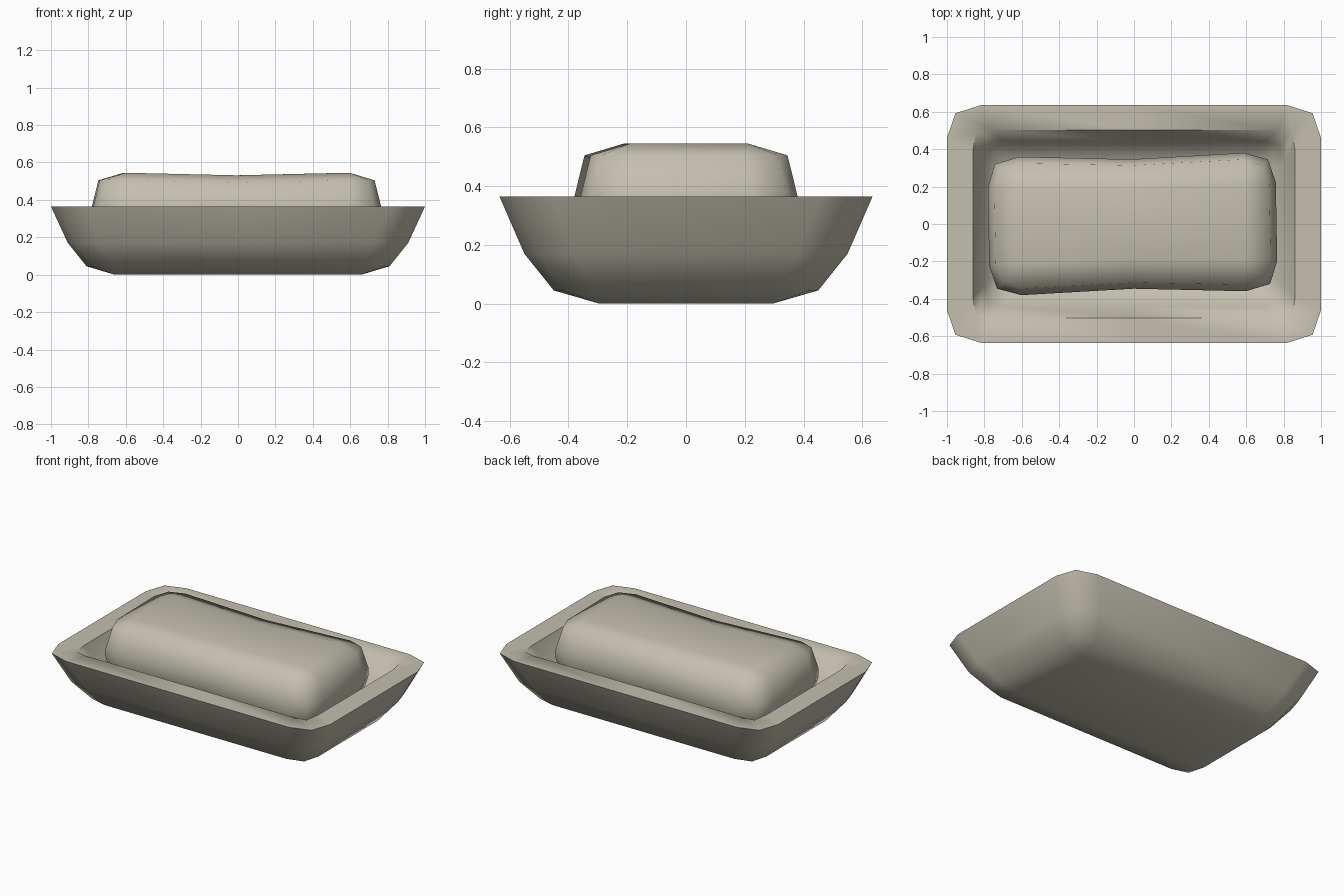
import bpy, bmesh, math

if "Cube" in bpy.data.objects:
    bpy.data.objects.remove(bpy.data.objects["Cube"])


def ring(bm, corner, z, waist=1.0, zc=0.0):
    """Chamfered rectangle from one corner's points; waist pinches it at x = 0."""
    side = [(0, corner[0][1] * waist)] + list(corner)
    pts = side + [(x, -y) for x, y in reversed(side)]
    pts += [(-x, -y) for x, y in side[1:]] + [(-x, y) for x, y in reversed(side[1:])]
    return [bm.verts.new((x, y, zc + (z - zc) * (waist if x == 0 else 1)))
            for x, y in pts]


def loft(name, levels, mat, waist=1.0, zc=0.0):
    """Skin a stack of rings, cap both ends and merge collapsed corners."""
    bm = bmesh.new()
    rings = [ring(bm, c, z, waist, zc) for c, z in levels]
    n = len(rings[0])
    for a, b in zip(rings, rings[1:]):
        for i in range(n):
            j = (i + 1) % n
            bm.faces.new((a[i], a[j], b[j], b[i]))
    for r in (rings[0], rings[-1]):
        bm.faces.new(r[:8])
        bm.faces.new(r[7:] + r[:1])
    bmesh.ops.remove_doubles(bm, verts=bm.verts[:], dist=1e-4)
    bmesh.ops.recalc_face_normals(bm, faces=bm.faces[:])
    me = bpy.data.meshes.new(name)
    bm.to_mesh(me)
    bm.free()
    me.materials.append(mat)
    ob = bpy.data.objects.new(name, me)
    bpy.context.collection.objects.link(ob)
    bpy.ops.object.select_all(action='DESELECT')
    ob.select_set(True)
    bpy.context.view_layer.objects.active = ob
    bpy.ops.object.shade_smooth_by_angle(angle=math.radians(60))
    return ob


clay = bpy.data.materials.new("warm_grey")
clay.diffuse_color = (0.55, 0.52, 0.43, 1)
clay.use_nodes = True
clay.node_tree.nodes["Principled BSDF"].inputs["Base Color"].default_value = clay.diffuse_color

# Dish: outer skin from the base up, over the flat rim, down to the inner floor
loft("soap_dish", [
    ([(0.66, 0.295)] * 3, 0.0),
    ([(0.67, 0.45), (0.78, 0.42), (0.81, 0.31)], 0.045),
    ([(0.73, 0.55), (0.87, 0.51), (0.91, 0.38)], 0.17),
    ([(0.82, 0.635), (0.955, 0.592), (1.0, 0.46)], 0.365),
    ([(0.77, 0.502), (0.845, 0.488), (0.862, 0.39)], 0.365),
    ([(0.70, 0.44), (0.78, 0.42), (0.80, 0.33)], 0.23),
    ([(0.64, 0.36), (0.71, 0.34), (0.73, 0.27)], 0.15),
    ([(0.62, 0.25)] * 3, 0.12),
], clay)

# Soap bar: pillow shape, same above and below its middle, pinched at the waist
half = [
    ([(0.60, 0.20)] * 3, 0.2125),
    ([(0.60, 0.335), (0.70, 0.30), (0.735, 0.20)], 0.172),
    ([(0.60, 0.37), (0.73, 0.333), (0.77, 0.21)], 0.03),
]
mid = 0.3325
levels = [(c, mid - h) for c, h in half] + [(c, mid + h) for c, h in reversed(half)]
soap = loft("soap_bar", levels, clay, waist=0.935, zc=mid)
soap.location.x = -0.008
soap.rotation_euler.z = math.radians(1)
